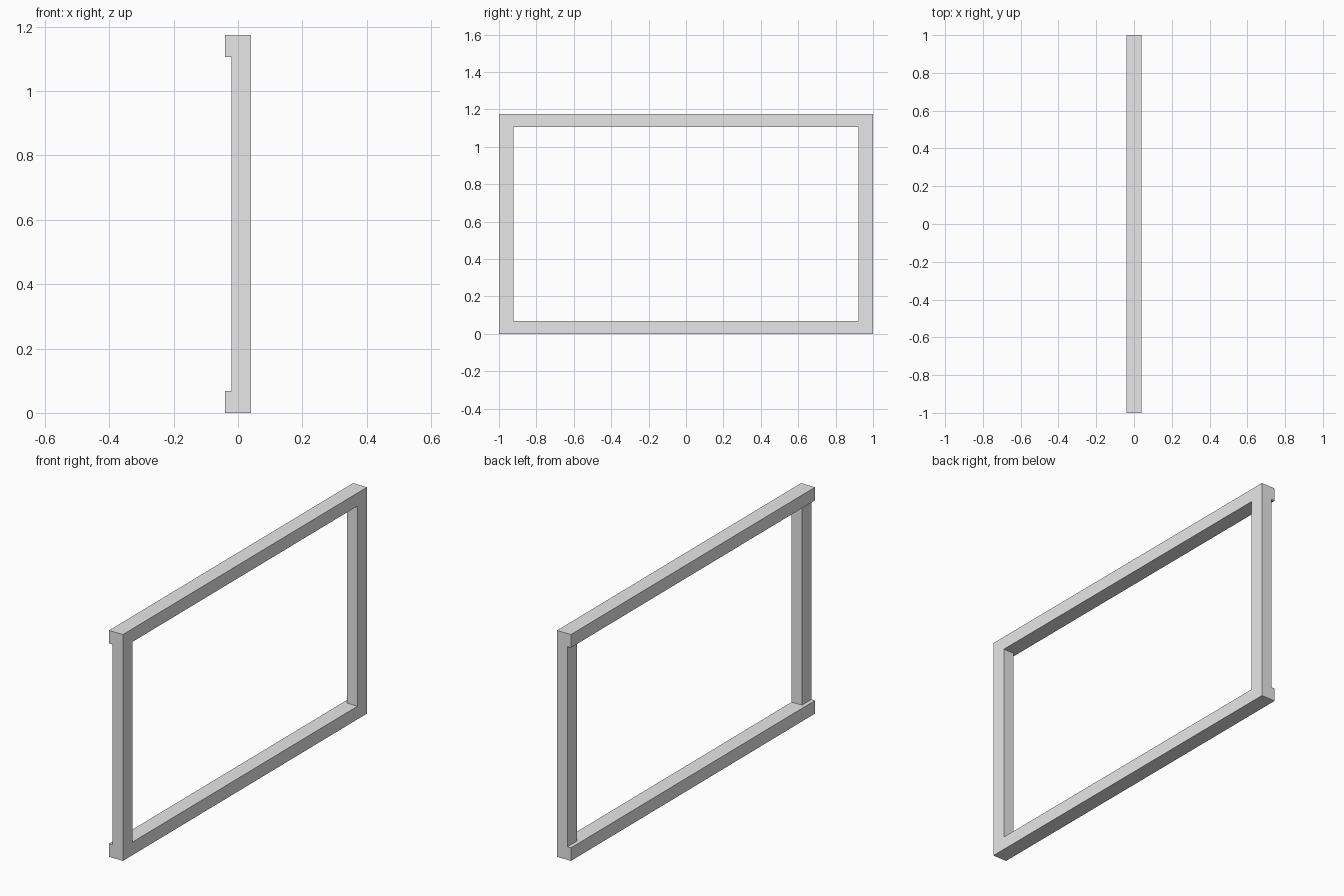
import bpy

cube = bpy.data.objects.get("Cube")
if cube:
    bpy.data.objects.remove(cube, do_unlink=True)

HEIGHT, RAIL, POST = 1.174, 0.068, 0.078
BACK, FACE, RECESS = -0.04, 0.04, -0.02

# Single plain grey
grey = bpy.data.materials.new("light_grey")
grey.use_nodes = True
colour = (0.8, 0.8, 0.8, 1)
grey.diffuse_color = colour
grey.node_tree.nodes["Principled BSDF"].inputs["Base Color"].default_value = colour


def box(name, low, high):
    """Add a box spanning two opposite corners."""
    centre = [(a + b) / 2 for a, b in zip(low, high)]
    bpy.ops.mesh.primitive_cube_add(size=1, location=centre)
    part = bpy.context.object
    part.name = name
    part.scale = [b - a for a, b in zip(low, high)]
    bpy.ops.object.transform_apply(location=False, rotation=False, scale=True)
    part.data.materials.append(grey)


# Full-depth rails along the bottom and top
for name, z in (("bottom_rail", 0), ("top_rail", HEIGHT - RAIL)):
    box(name, (BACK, -1, z), (FACE, 1, z + RAIL))

# Thinner posts at both ends, flush with the rails on one side
for name, y in (("front_post", -1), ("back_post", 1 - POST)):
    box(name, (RECESS, y, RAIL), (FACE, y + POST, HEIGHT - RAIL))
